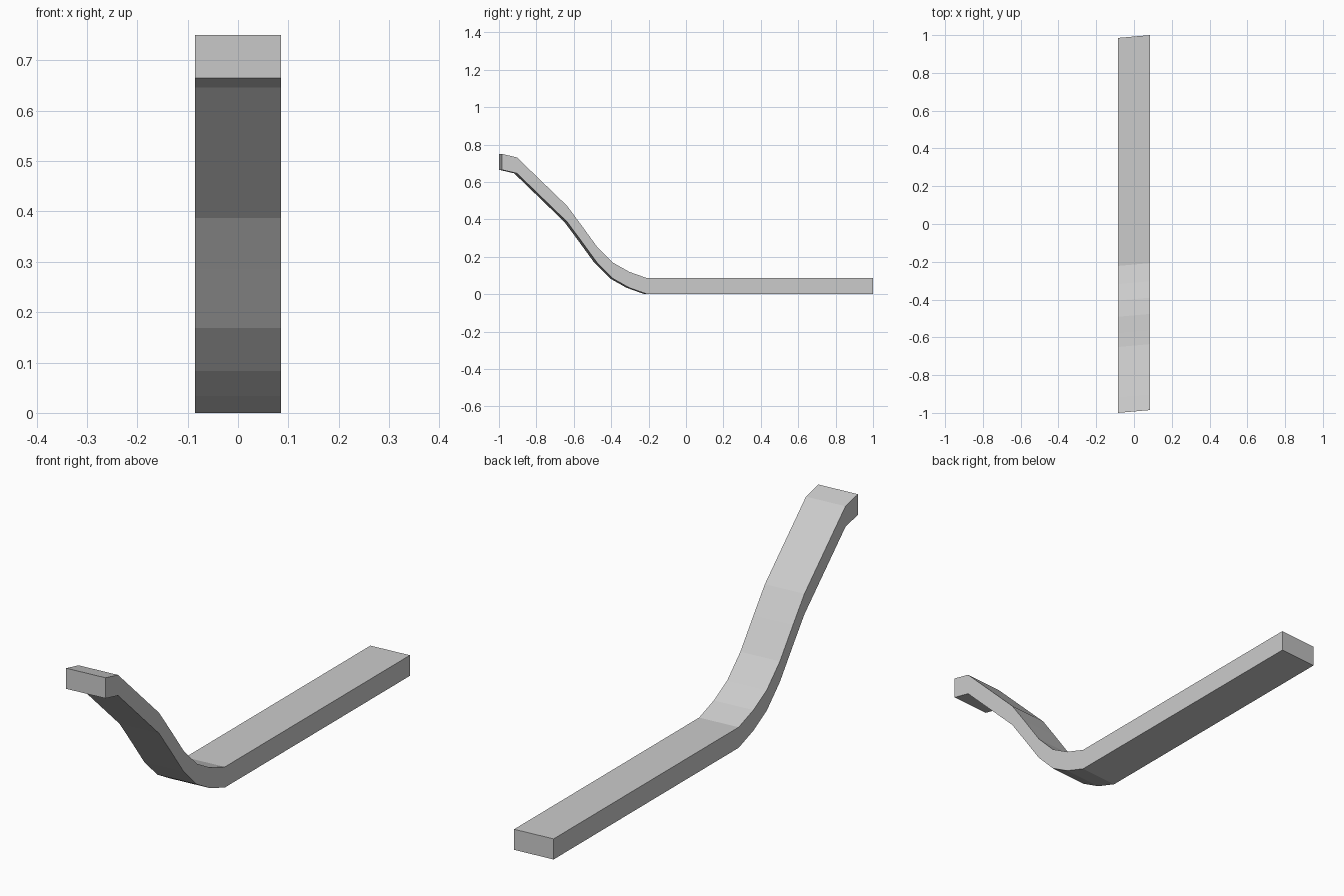
import bpy, bmesh

if "Cube" in bpy.data.objects:
    bpy.data.objects.remove(bpy.data.objects["Cube"])

# Upper edge of the bent bar on its right face, as (y, z)
TOP = [(-0.985, 0.75), (-0.904, 0.731), (-0.636, 0.472), (-0.561, 0.371),
       (-0.476, 0.254), (-0.39, 0.168), (-0.303, 0.119), (-0.207, 0.085), (1.0, 0.085)]
THICK = 0.085   # vertical thickness
HALF = 0.085    # half width in x
SKEW = 0.015    # the left face sits slightly further forward

profile = TOP + [(y, z - THICK) for y, z in reversed(TOP)]

# Bent bar: right and left outlines joined by quads
bm = bmesh.new()
right = [bm.verts.new((HALF, y, z)) for y, z in profile]
left = [bm.verts.new((-HALF, y - SKEW, z)) for y, z in profile]
n, m = len(profile), len(TOP)
for i in range(n):
    j = (i + 1) % n
    bm.faces.new((right[i], right[j], left[j], left[i]))
# Side faces, one quad per segment
for side in (right, left):
    for i in range(m - 1):
        bm.faces.new((side[i], side[i + 1], side[n - 2 - i], side[n - 1 - i]))
bmesh.ops.recalc_face_normals(bm, faces=bm.faces)

mesh = bpy.data.meshes.new("bent_bar")
bm.to_mesh(mesh)
bm.free()
bpy.context.collection.objects.link(bpy.data.objects.new("bent_bar", mesh))
